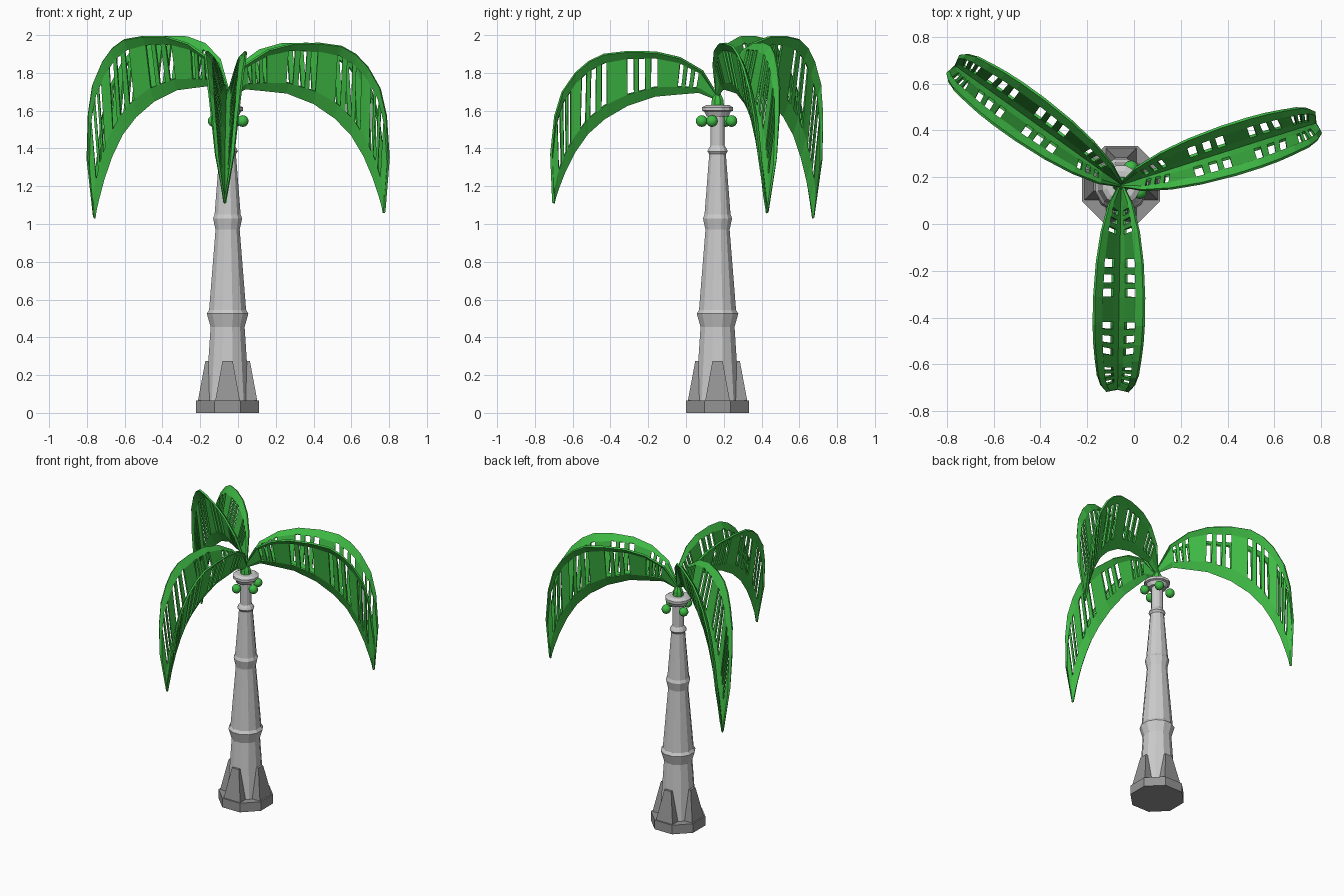
import bpy, bmesh, math
from mathutils import Vector, Matrix

if "Cube" in bpy.data.objects:
    bpy.data.objects.remove(bpy.data.objects["Cube"])

CX, CY = -0.055, 0.167


def material(name, rgb):
    m = bpy.data.materials.new(name)
    m.diffuse_color = (*rgb, 1)
    m.use_nodes = True
    m.node_tree.nodes["Principled BSDF"].inputs["Base Color"].default_value = m.diffuse_color
    return m


GREEN = material("leaf_green", (0.05, 0.5, 0.06))
DARK = material("dark_grey", (0.3, 0.3, 0.3))


def add_mesh(name, verts, faces, mat=None, loc=(CX, CY, 0)):
    bm = bmesh.new()
    vs = [bm.verts.new(v) for v in verts]
    for f in faces:
        bm.faces.new([vs[i] for i in f])
    bmesh.ops.recalc_face_normals(bm, faces=bm.faces)
    me = bpy.data.meshes.new(name)
    bm.to_mesh(me)
    bm.free()
    ob = bpy.data.objects.new(name, me)
    ob.location = loc
    bpy.context.collection.objects.link(ob)
    if mat:
        me.materials.append(mat)
    return ob


def lathe(name, profile, n, mat=None):
    """Capped solid of revolution with flat sides facing the axes."""
    k = 1 / math.cos(math.pi / n)
    verts = [(r * k * math.cos(2 * math.pi * (i + .5) / n),
              r * k * math.sin(2 * math.pi * (i + .5) / n), z)
             for r, z in profile for i in range(n)]
    faces = [(j * n + i, j * n + (i + 1) % n, (j + 1) * n + (i + 1) % n, (j + 1) * n + i)
             for j in range(len(profile) - 1) for i in range(n)]
    faces += [tuple(range(n))[::-1], tuple(range(len(verts) - n, len(verts)))]
    return add_mesh(name, verts, faces, mat)


# Octagonal base plate
lathe("base", [(0.167, 0), (0.167, 0.065)], 8, DARK)

# Four tapered buttresses around the foot
for i in range(4):
    verts = [(x, s * w, z) for x, w, z in
             ((0.03, 0.066, 0.06), (0.158, 0.066, 0.06), (0.118, 0.027, 0.275), (0.03, 0.027, 0.275))
             for s in (-1, 1)]
    faces = [(0, 2, 4, 6), (1, 3, 5, 7), (0, 1, 3, 2), (2, 3, 5, 4), (4, 5, 7, 6), (6, 7, 1, 0)]
    ob = add_mesh(f"buttress_{i}", verts, faces, DARK)
    ob.rotation_euler.z = i * math.pi / 2

# Segmented trunk with flared rings and top collar
lathe("trunk", [(0.116, 0.06), (0.09, 0.455), (0.11, 0.525), (0.098, 0.545), (0.064, 0.97),
                (0.077, 1.03), (0.069, 1.05), (0.044, 1.37), (0.054, 1.385), (0.047, 1.4),
                (0.037, 1.415), (0.037, 1.575)], 12)
lathe("collar", [(0.058, 1.57), (0.07, 1.595), (0.082, 1.6), (0.082, 1.618), (0.06, 1.63)], 12)
lathe("crown_core", [(0.035, 1.62), (0.03, 1.66), (0.012, 1.70)], 8, GREEN)

# Round fruit under the collar
for i, a in enumerate((60, 150, -100, -20)):
    a = math.radians(a)
    bpy.ops.mesh.primitive_uv_sphere_add(segments=12, ring_count=8, radius=0.031, location=(
        CX + 0.085 * math.cos(a), CY + 0.085 * math.sin(a), 1.545))
    ob = bpy.context.object
    ob.name = f"fruit_{i}"
    ob.data.materials.append(GREEN)
    bpy.ops.object.shade_smooth_by_angle()

# Leaf stations: t, spine reach, spine height, rim reach, rim height, half width
STATIONS = [(0, 0, 0, 0, .02, .01), (.1, .10, .04, .08, .15, .05), (.22, .22, .03, .20, .22, .08),
            (.33, .33, .02, .33, .25, .098), (.48, .48, -.03, .48, .252, .107),
            (.6, .6, -.10, .6, .238, .107), (.68, .69, -.18, .68, .20, .103),
            (.75, .76, -.28, .75, .14, .095), (.82, .81, -.38, .82, .04, .085),
            (.86, .845, -.47, .86, -.09, .07), (.885, .86, -.515, .88, -.29, .05),
            (.9, .868, -.55, .87, -.545, .003)]
# Slot centres and widths, four groups of three
SLOTS = [(c, w) for cs, w in (((.125, .165, .205), .02), ((.335, .40, .46), .035),
                              ((.60, .655, .705), .028), ((.785, .815, .845), .016)) for c in cs]
# V cross-section: fraction across, fraction up
SECTION = [(0, 0), (.28, .2), (.7, .87), (1, 1)]


def station(t):
    for a, b in zip(STATIONS, STATIONS[1:]):
        if t <= b[0] + 1e-9:
            f = (t - a[0]) / (b[0] - a[0])
            return [p + (q - p) * f for p, q in zip(a, b)]


def in_slot(t):
    return any(abs(t - c) < w / 2 for c, w in SLOTS)


def leaf(name, angle, base, zscale):
    ts = sorted({round(s[0], 4) for s in STATIONS} |
                {round(c + k * w / 2, 4) for c, w in SLOTS for k in (-1, 1)})
    rows = [(-u, v) for u, v in SECTION[:0:-1]] + SECTION
    m = len(rows)
    verts = []
    for t in ts:
        _, rs, zs, rr, zr, w = station(t)
        verts += [(rs + (rr - rs) * v, u * w, (zs + (zr - zs) * v) * zscale) for u, v in rows]
    faces = [(i * m + j, i * m + j + 1, (i + 1) * m + j + 1, (i + 1) * m + j)
             for i in range(len(ts) - 1) for j in range(m - 1)
             if not (j in (1, 4) and in_slot((ts[i] + ts[i + 1]) / 2))]
    ob = add_mesh(name, verts, faces, GREEN, (CX, CY, base))
    ob.rotation_euler.z = math.radians(angle)
    mod = ob.modifiers.new("thickness", 'SOLIDIFY')
    mod.thickness = 0.012
    mod.offset = 0


# Three drooping leaves
leaf("leaf_front", -91, 1.66, 1.0)
leaf("leaf_right", 17.6, 1.674, 1.12)
leaf("leaf_back_left", 144.3, 1.69, 1.2)
